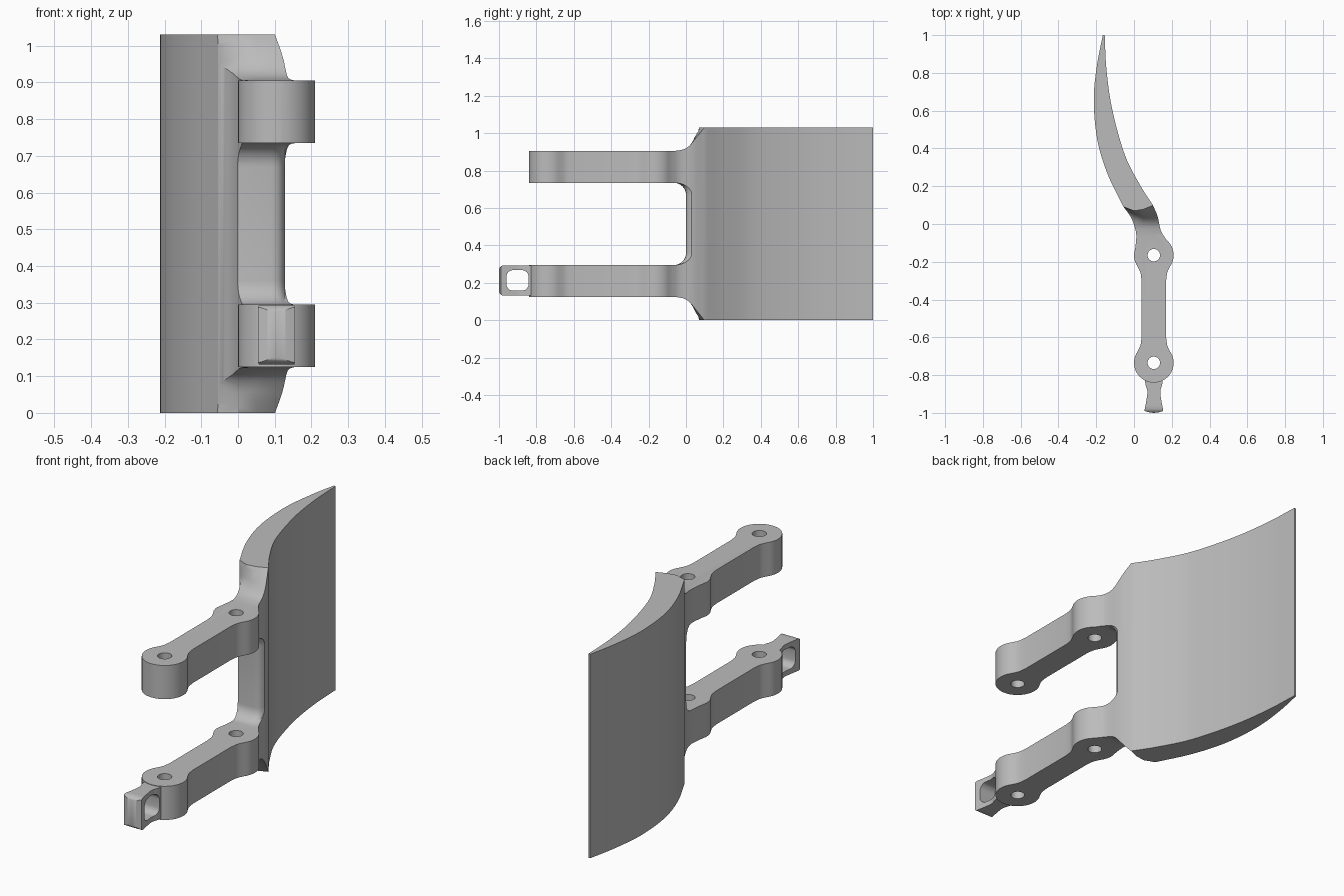
import bpy, bmesh, math
from mathutils import Vector

cube = bpy.data.objects.get("Cube")
if cube:
    bpy.data.objects.remove(cube, do_unlink=True)

HEIGHT = 1.03
MID = HEIGHT / 2
PIN_X, PIN_BACK, PIN_FRONT, BOSS_R = 0.105, -0.165, -0.735, 0.105

metal = bpy.data.materials.new("plain grey")
metal.use_nodes = True
GREY = (0.5, 0.5, 0.5, 1)
metal.diffuse_color = GREY
metal.node_tree.nodes["Principled BSDF"].inputs["Base Color"].default_value = GREY


def spline(pts, steps=6):
    """Smooth curve through the points."""
    p = [Vector(q) for q in pts]
    p = [2 * p[0] - p[1]] + p + [2 * p[-1] - p[-2]]
    out = []
    for a, b, c, d in zip(p, p[1:], p[2:], p[3:]):
        for i in range(steps):
            t = i / steps
            out.append(0.5 * (2 * b + (c - a) * t + (2 * a - 5 * b + 4 * c - d) * t * t
                              + (3 * b - a - 3 * c + d) * t ** 3))
    return [tuple(v) for v in out] + [tuple(pts[-1])]


def arc(cx, cy, r, start, end, n):
    angles = [math.radians(start + (end - start) * i / n) for i in range(n + 1)]
    return [(cx + r * math.cos(a), cy + r * math.sin(a)) for a in angles]


def rounded_rect(x0, x1, y0, y1, r, n=6):
    corners = [(x1 - r, y1 - r), (x0 + r, y1 - r), (x0 + r, y0 + r), (x1 - r, y0 + r)]
    return [p for i, (x, y) in enumerate(corners) for p in arc(x, y, r, 90 * i, 90 * i + 90, n)]


def loft(name, rings):
    """Closed solid through matching rings of points."""
    bm = bmesh.new()
    rows = [[bm.verts.new(p) for p in ring] for ring in rings]
    n = len(rows[0])
    for a, b in zip(rows, rows[1:]):
        for i in range(n):
            bm.faces.new((a[i], a[(i + 1) % n], b[(i + 1) % n], b[i]))
    bm.faces.new(rows[0][::-1])
    bm.faces.new(rows[-1])
    bmesh.ops.recalc_face_normals(bm, faces=bm.faces)
    mesh = bpy.data.meshes.new(name)
    bm.to_mesh(mesh)
    bm.free()
    mesh.materials.append(metal)
    obj = bpy.data.objects.new(name, mesh)
    bpy.context.collection.objects.link(obj)
    return obj


def upright(name, plan, z0, z1):
    return loft(name, [[(x, y, z) for x, y in plan] for z in (z0, z1)])


def sideways(name, stations):
    return loft(name, [[(x, y, z) for y, z in ring] for x, ring in stations])


def combine(target, tool, operation="DIFFERENCE"):
    mod = target.modifiers.new(operation, "BOOLEAN")
    mod.operation, mod.object, mod.solver = operation, tool, "EXACT"
    bpy.context.view_layer.objects.active = target
    bpy.ops.object.modifier_apply(modifier=mod.name)
    bpy.data.objects.remove(tool, do_unlink=True)


# Plan outline: curved blade, neck, two bosses joined by a straight shank
outer_blade = spline([(-.165, 1), (-.196, .84), (-.213, .66), (-.195, .45), (-.14, .265), (-.055, .09)])
outer_neck = spline([(-.055, .09), (-.016, .035), (.01, -.04), (.01, -.1), (.0, -.165)], 4)
shank = (spline([(.019, -.225), (.034, -.258), (.04, -.3)], 4)
         + spline([(.04, -.6), (.034, -.642), (.019, -.675)], 4))
inner_neck = spline([(.172, -.084), (.142, -.035), (.125, .04), (.1, .1)], 4)
inner_blade = spline([(.1, .1), (.03, .21), (-.05, .37), (-.116, .61), (-.146, .82), (-.155, 1)])
plan = (outer_blade + outer_neck[1:]
        + arc(PIN_X, PIN_BACK, BOSS_R, 180, 215, 4)[1:-1]
        + shank
        + arc(PIN_X, PIN_FRONT, BOSS_R, 145, 395, 28)[1:-1]
        + [(2 * PIN_X - x, y) for x, y in reversed(shank)]
        + arc(PIN_X, PIN_BACK, BOSS_R, -35, 50, 10)[1:-1]
        + inner_neck + inner_blade[1:])
body = upright("hinged_blade", plan, 0, HEIGHT)

# Open notch between the arms, its edge eased on the inner side
notch = rounded_rect(-1.5, 0, .295, .735, .065, 8)
stations = []
for x, ease in ((-.4, 0), (.09, 0), (.105, .003), (.115, .009), (.122, .018), (.128, .032), (.4, .032)):
    ring = [(y + ease * min(1, max(0, (y + .065) / .065)), z) for y, z in notch]
    stations.append((x, ring))
combine(body, sideways("notch_cutter", stations))

# Twisted shoulders from the blade down to the arms, top and bottom
shoulders = [
    (-.056, [(-.06, .905), (.0, .907), (.055, .92), (.08, .94), (.088, .96), (.091, HEIGHT)]),
    (.0, [(-.06, .905), (-.01, .91), (.03, .93), (.05, .955), (.06, .985), (.07, HEIGHT)]),
    (.05, [(-.06, .905), (-.015, .913), (.015, .93), (.035, .955), (.05, .985), (.078, HEIGHT)]),
    (.1, [(-.06, .905), (-.015, .913), (.015, .93), (.04, .958), (.065, .99), (.098, HEIGHT)]),
]
shoulders = [(-.4, shoulders[0][1])] + shoulders + [(.4, shoulders[-1][1])]
for flip in (False, True):
    stations = []
    for x, curve in shoulders:
        ring = spline(curve, 3)
        ring += [(ring[-1][0], 1.3), (-1.5, 1.3), (-1.5, .905)]
        stations.append((x, [(y, 2 * MID - z if flip else z) for y, z in ring]))
    combine(body, sideways("shoulder_cutter", stations))

# Flared loop on the end of the lower arm
side = spline([(.058, -.8), (.06, -.845), (.071, -.885), (.066, -.93), (.055, -.99)], 4)
tip = [(.08, -.997), (.105, -1), (.13, -.997)]
loop = upright("end_loop", side + tip + [(2 * PIN_X - x, y) for x, y in reversed(side)], .132, .293)
rounding = rounded_rect(-1, -.7, .12, .305, .04)
rounding = [(y, min(.31, max(.1, z))) for y, z in rounded_rect(-1.001, -.7, .131, .294, .028)]
combine(loop, sideways("loop_rounding", [(-.2, rounding), (.4, rounding)]), "INTERSECT")
combine(body, loop, "UNION")
slot = rounded_rect(-.96, -.842, .158, .268, .035)
combine(body, sideways("slot_cutter", [(-.2, slot), (.4, slot)]))

# Pin holes through both arms
for y in (PIN_BACK, PIN_FRONT):
    combine(body, upright("pin_cutter", arc(PIN_X, y, .033, 0, 345, 23), -.2, 1.3))

# Smooth curved sides, crisp edges
bpy.ops.object.select_all(action="DESELECT")
body.select_set(True)
bpy.context.view_layer.objects.active = body
bpy.ops.object.shade_smooth_by_angle(angle=math.radians(30))
